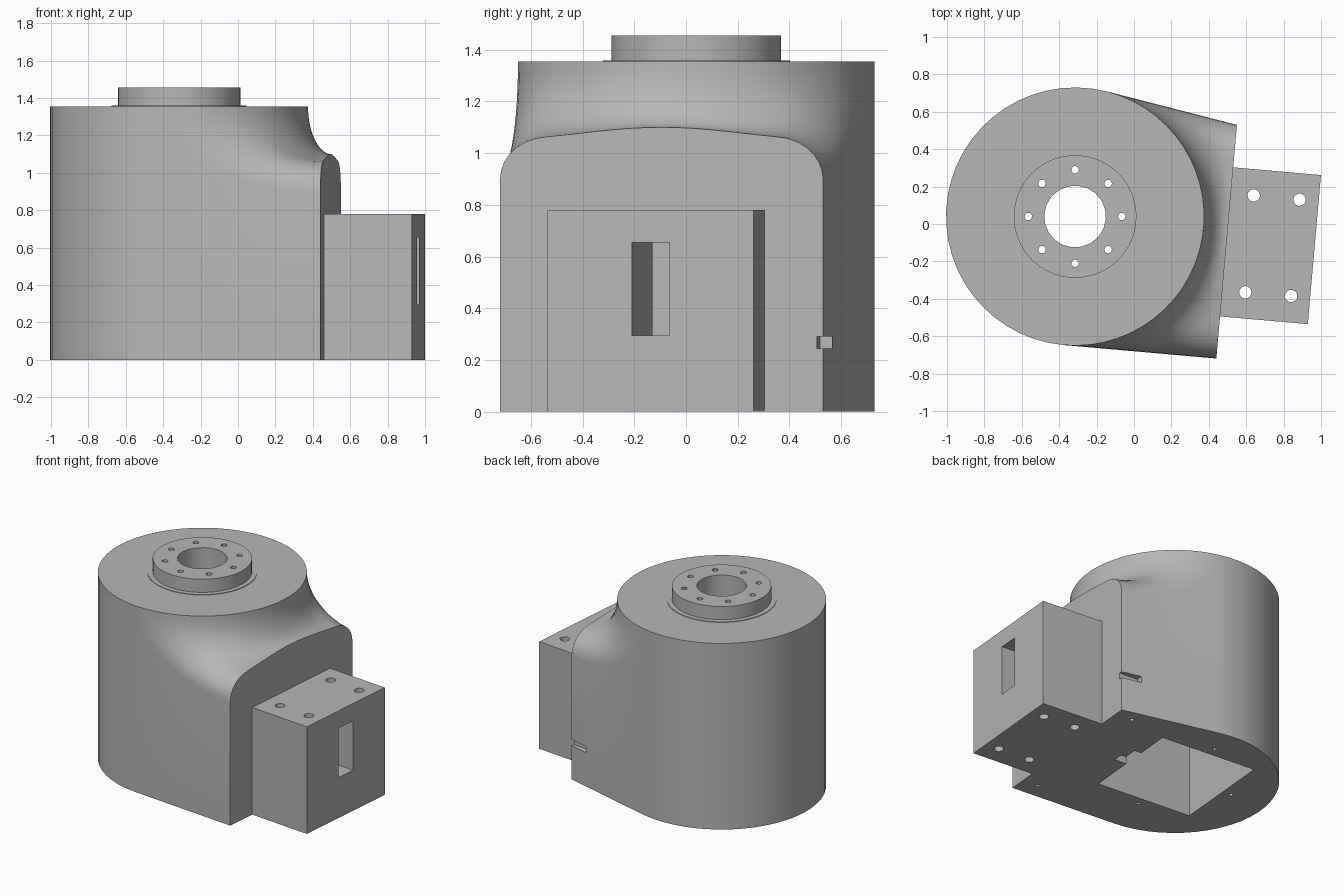
import bpy, bmesh, math
from mathutils import Matrix, Vector

if "Cube" in bpy.data.objects:
    bpy.data.objects.remove(bpy.data.objects["Cube"])

R, TOP = 0.69, 1.355            # drum radius and height
FX, Y0, Y1 = 0.819, -0.69, 0.564  # flat mounting face in local coordinates
ROT = math.radians(5.03)
PLACE = Matrix.Translation((-0.315, 0.04, 0)) @ Matrix.Rotation(-ROT, 4, 'Z')

grey = bpy.data.materials.new("plain_grey")
grey.diffuse_color = (0.47, 0.47, 0.47, 1)
grey.use_nodes = True
grey.node_tree.nodes["Principled BSDF"].inputs["Base Color"].default_value = grey.diffuse_color


def finish(name, bm):
    bmesh.ops.recalc_face_normals(bm, faces=bm.faces[:])
    bm.transform(PLACE)
    me = bpy.data.meshes.new(name)
    bm.to_mesh(me)
    bm.free()
    me.materials.append(grey)
    ob = bpy.data.objects.new(name, me)
    bpy.context.collection.objects.link(ob)
    return ob


def box(name, x0, x1, y0, y1, z0, z1):
    bm = bmesh.new()
    m = Matrix.Translation(((x0 + x1) / 2, (y0 + y1) / 2, (z0 + z1) / 2)) @ \
        Matrix.Diagonal((x1 - x0, y1 - y0, z1 - z0, 1))
    bmesh.ops.create_cube(bm, size=1, matrix=m)
    return finish(name, bm)


def cyl(name, x, y, r, z0, z1, n=16):
    bm = bmesh.new()
    bmesh.ops.create_cone(bm, cap_ends=True, segments=n, radius1=r, radius2=r,
                          depth=z1 - z0,
                          matrix=Matrix.Translation((x, y, (z0 + z1) / 2)))
    return finish(name, bm)


def boolean(ob, other, op='DIFFERENCE'):
    mod = ob.modifiers.new("bool", 'BOOLEAN')
    mod.operation, mod.object, mod.solver = op, other, 'EXACT'
    bpy.context.view_layer.objects.active = ob
    bpy.ops.object.modifier_apply(modifier=mod.name)


def face_height(s):
    # rounded top outline of the mounting face, s from -1 to 1
    d = min(1, (1 - abs(s)) * 0.627 / 0.17)
    return 0.9 + 0.155 * math.sqrt(max(0, 1 - (1 - d) ** 2)) + 0.045 * math.cos(math.pi / 2 * s) ** 2


def housing_mesh(n=28, m=12, back=28):
    bm = bmesh.new()
    a0 = -math.pi / 2
    a1 = math.atan2(Y1, FX) + math.acos(R / math.hypot(FX, Y1))
    # concave shoulder lofted from the drum rim to the face outline
    grid = []
    for i in range(n + 1):
        a = a0 + (a1 - a0) * i / n
        s = -math.cos(math.pi * i / n)
        p = Vector((R * math.cos(a), R * math.sin(a)))
        q = Vector((FX, (Y0 + Y1) / 2 + s * (Y1 - Y0) / 2))
        h = face_height(s)
        row = []
        for j in range(m + 1):
            u = 1 - math.cos(math.pi / 2 * j / m)
            c = p.lerp(q, u)
            z = h + (TOP - h) * (1 - math.sqrt(max(0, 1 - (1 - u) ** 2)))
            row.append(bm.verts.new((c.x, c.y, z)))
        grid.append(row)
    for i in range(n):
        for j in range(m):
            bm.faces.new((grid[i][j], grid[i + 1][j], grid[i + 1][j + 1], grid[i][j + 1]))
    # outline walls: side, back of the drum, other side
    arc = []
    for k in range(1, back):
        a = a1 + (a0 + 2 * math.pi - a1) * k / back
        arc.append(bm.verts.new((R * math.cos(a), R * math.sin(a), TOP)))
    upper = grid[n][::-1] + arc + grid[0]
    lower = [bm.verts.new((v.co.x, v.co.y, 0)) for v in upper]
    for k in range(len(upper) - 1):
        bm.faces.new((lower[k], lower[k + 1], upper[k + 1], upper[k]))
    bm.faces.new([lower[0], lower[-1]] + [grid[i][m] for i in range(n + 1)])
    bm.faces.new([grid[i][0] for i in range(n + 1)] + arc)
    bm.faces.new(lower)
    return finish("housing", bm)


# main parts
housing = housing_mesh()
block = box("mounting_block", 0.75, 1.29, -0.464, 0.336, 0, 0.78)
boolean(housing, block, 'UNION')
bpy.data.objects.remove(block)
flange = cyl("flange_ring", 0, 0, 0.328, TOP, 1.455, 48)
lip = cyl("flange_lip", 0, 0, 0.362, TOP, TOP + 0.004, 48)

# cavity, front window, cable notches and side slit
cuts = [box("cavity", -0.345, 0.387, -0.323, 0.417, -0.1, 1.12),
        box("window", 0.3, 1.4, -0.137, 0.009, 0.295, 0.655),
        box("notch", 0.3, 0.44, 0.0, 0.17, -0.1, 0.25),
        box("small_notch", 0.3, 0.48, 0.0, 0.07, -0.1, 0.25),
        box("side_slit", 0.676, 0.9, 0.54, 0.8, 0.245, 0.29)]
# block bolt holes, given in world positions
inv = PLACE.inverted()
for x, y in ((0.64, 0.153), (0.885, 0.13), (0.595, -0.365), (0.84, -0.385)):
    p = inv @ Vector((x, y, 0))
    cuts.append(cyl("block_hole", p.x, p.y, 0.033, -0.1, 0.9))
# underside screw holes
for x, y in ((0.69, 0.495), (0.02, 0.49), (-0.41, 0.06), (0.025, -0.385), (0.70, -0.57)):
    cuts.append(cyl("screw_hole", x, y, 0.015, -0.1, 0.12, 12))
# flange bore and bolt circle
through = [cyl("bore", 0, 0, 0.165, 1.0, 1.6, 20)]
for k in range(8):
    a = k * math.pi / 4 + ROT
    through.append(cyl("bolt_hole", 0.25 * math.cos(a), 0.25 * math.sin(a), 0.02, 1.0, 1.6, 12))

for c in cuts + through:
    boolean(housing, c)
for c in through:
    boolean(flange, c)
    boolean(lip, c)
for c in cuts + through:
    bpy.data.objects.remove(c)

# smooth shading with crisp edges
for ob in (housing, flange, lip):
    bpy.ops.object.select_all(action='DESELECT')
    ob.select_set(True)
    bpy.context.view_layer.objects.active = ob
    bpy.ops.object.shade_smooth_by_angle(angle=math.radians(30))
